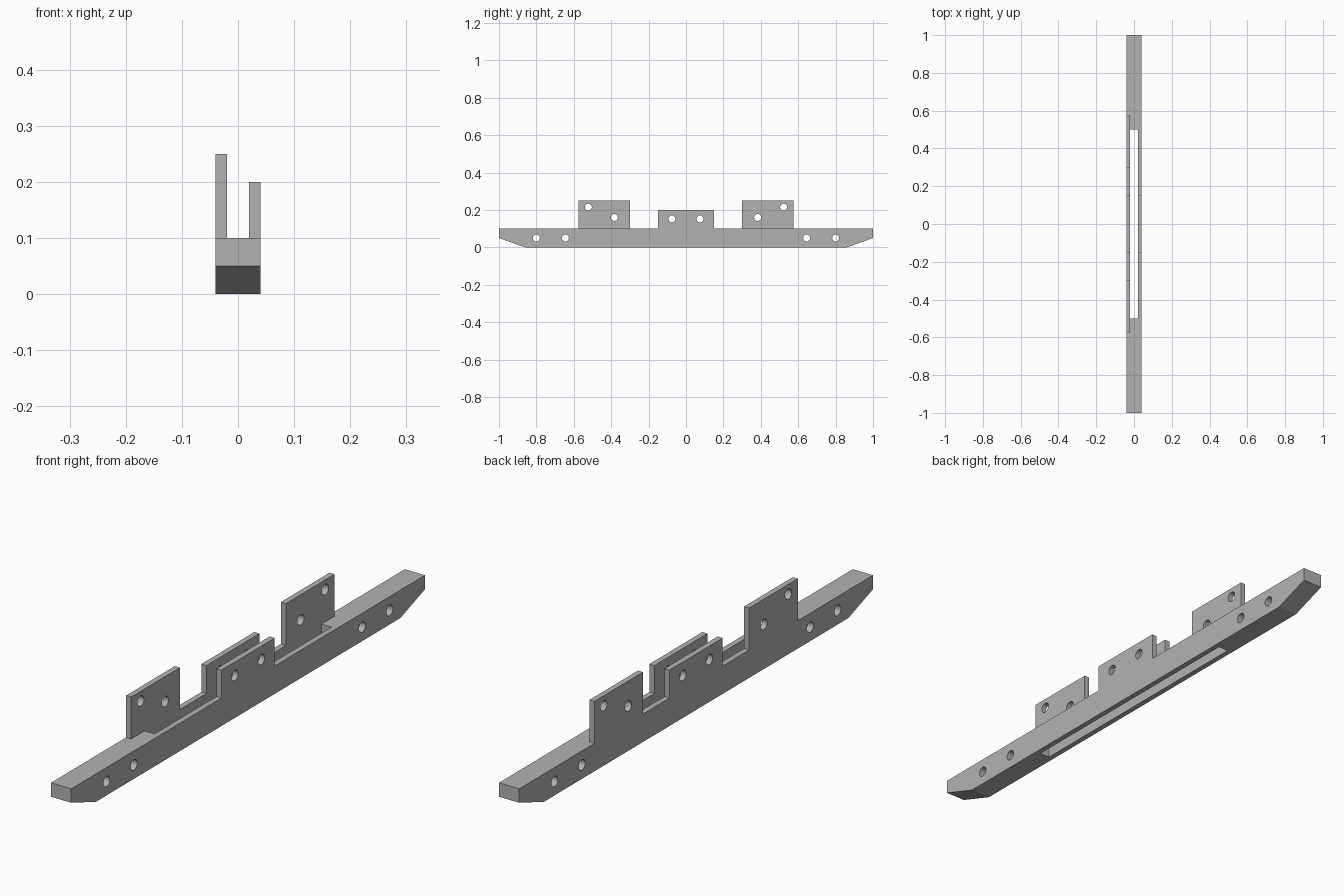
import bpy, bmesh, math
from mathutils import Matrix

if "Cube" in bpy.data.objects:
    bpy.data.objects.remove(bpy.data.objects["Cube"])

HALF, WALL, DECK = 0.04, 0.02, 0.10   # half width, wall thickness, beam height
HOLE_R = 0.0185

grey = bpy.data.materials.new("light_grey")
grey.diffuse_color = (0.45, 0.45, 0.45, 1)
grey.use_nodes = True
grey.node_tree.nodes["Principled BSDF"].inputs["Base Color"].default_value = grey.diffuse_color


def make(name, bm):
    bmesh.ops.recalc_face_normals(bm, faces=bm.faces)
    mesh = bpy.data.meshes.new(name)
    bm.to_mesh(mesh)
    bm.free()
    mesh.materials.append(grey)
    ob = bpy.data.objects.new(name, mesh)
    bpy.context.collection.objects.link(ob)
    return ob


def box(name, x, y, z):
    bm = bmesh.new()
    size = [b - a for a, b in (x, y, z)]
    mid = [(a + b) / 2 for a, b in (x, y, z)]
    bmesh.ops.create_cube(bm, size=1, matrix=Matrix.Translation(mid) @ Matrix.Diagonal((*size, 1)))
    return make(name, bm)


def pin(y, z):
    bm = bmesh.new()
    bmesh.ops.create_cone(bm, cap_ends=True, segments=32, radius1=HOLE_R, radius2=HOLE_R, depth=0.2,
                          matrix=Matrix.Translation((0, y, z)) @ Matrix.Rotation(math.pi / 2, 4, 'Y'))
    return make("hole_cutter", bm)


# side outline of the beam with its tabs, mirrored front to back
half = [(0.86, 0), (1, 0.05), (1, DECK), (0.575, DECK), (0.575, 0.25), (0.3, 0.25),
        (0.3, DECK), (0.15, DECK), (0.15, 0.20)]
outline = half + [(-y, z) for y, z in reversed(half)]
bm = bmesh.new()
face = bm.faces.new([bm.verts.new((-HALF, y, z)) for y, z in outline])
ext = bmesh.ops.extrude_face_region(bm, geom=[face])
bmesh.ops.translate(bm, vec=(2 * HALF, 0, 0),
                    verts=[v for v in ext["geom"] if isinstance(v, bmesh.types.BMVert)])
beam = make("slotted_beam", bm)

# long slot through the middle, and tall tabs kept on the left wall only
inner = HALF - WALL
cutters = [box("slot_cutter", (-inner, inner), (-0.5, 0.5), (-0.1, 0.4))]
for s in (-1, 1):
    cutters.append(box("tab_cutter", (-inner, 0.1), sorted((s * 0.25, s * 0.65)), (DECK, 0.4)))
    # bolt holes in the beam ends, tall tabs and centre tabs
    for y, z in ((0.8, 0.05), (0.645, 0.05), (0.522, 0.215), (0.383, 0.16), (0.075, 0.152)):
        cutters.append(pin(s * y, z))

bpy.context.view_layer.objects.active = beam
for c in cutters:
    mod = beam.modifiers.new("cut", 'BOOLEAN')
    mod.operation, mod.solver, mod.object = 'DIFFERENCE', 'EXACT', c
    bpy.ops.object.modifier_apply(modifier=mod.name)
    bpy.data.objects.remove(c)

# smooth hole walls, sharp edges elsewhere
beam.select_set(True)
bpy.ops.object.shade_smooth_by_angle(angle=math.radians(15))
